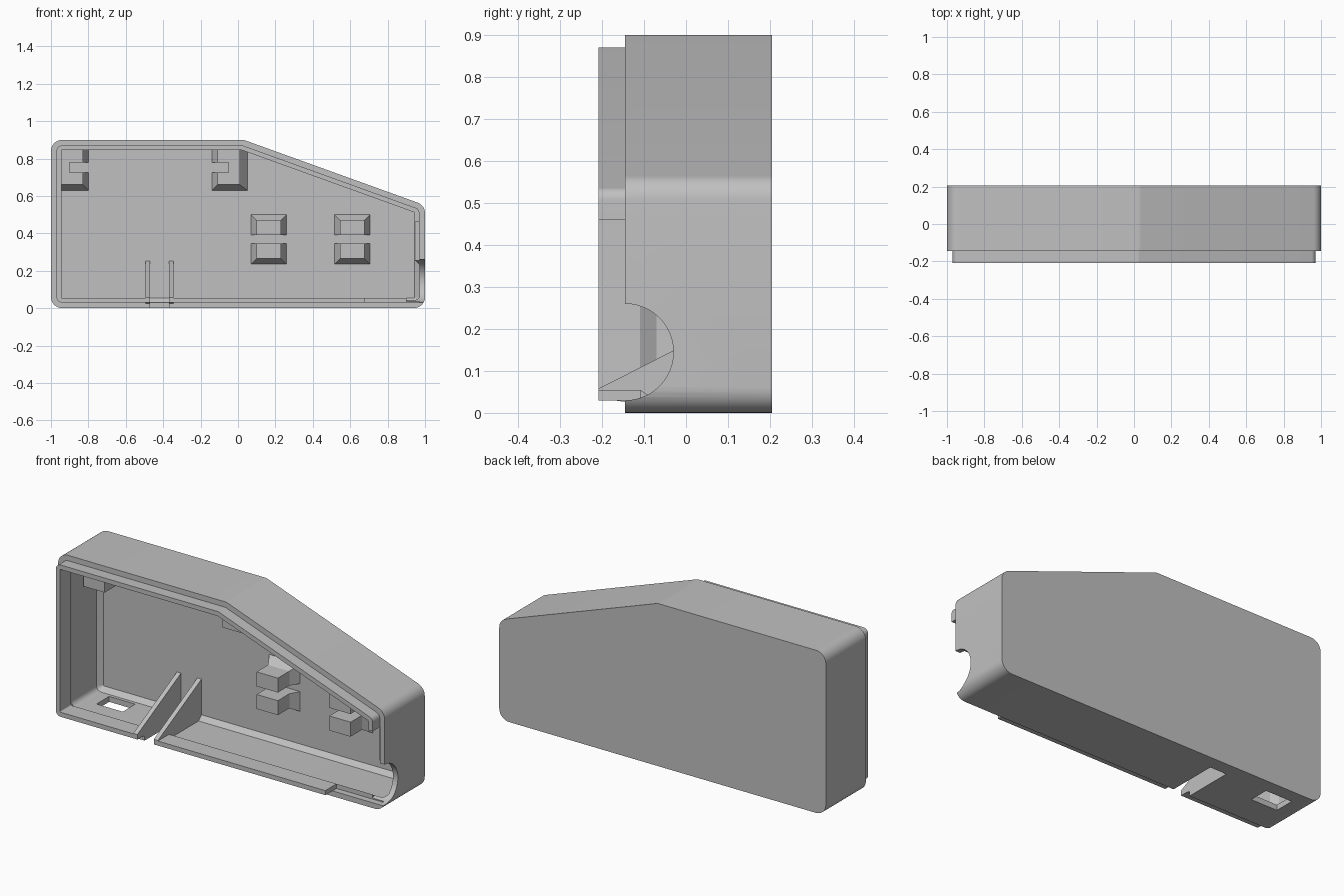
import bpy, bmesh, math
from mathutils import Vector

cube = bpy.data.objects.get("Cube")
if cube:
    bpy.data.objects.remove(cube, do_unlink=True)

grey = bpy.data.materials.new("plain grey plastic")
grey.use_nodes = True
grey.diffuse_color = (0.53, 0.53, 0.53, 1)
grey.node_tree.nodes["Principled BSDF"].inputs["Base Color"].default_value = (0.53, 0.53, 0.53, 1)

BACK = 0.173   # inner face of the back wall


def loft(name, rings):
    """Skin a list of equally long rings and cap both ends."""
    bm = bmesh.new()
    loops = [[bm.verts.new(p) for p in ring] for ring in rings]
    n = len(loops[0])
    for a, b in zip(loops, loops[1:]):
        for i in range(n):
            j = (i + 1) % n
            bm.faces.new((a[i], a[j], b[j], b[i]))
    bm.faces.new(loops[0])
    bm.faces.new(loops[-1])
    bmesh.ops.recalc_face_normals(bm, faces=bm.faces)
    mesh = bpy.data.meshes.new(name)
    bm.to_mesh(mesh)
    bm.free()
    mesh.materials.append(grey)
    ob = bpy.data.objects.new(name, mesh)
    bpy.context.collection.objects.link(ob)
    return ob


def outline(inset, y, radius=0.06, steps=8):
    """Rounded case profile, offset inwards."""
    pts = [Vector(p) for p in ((-1, 0), (1, 0), (1, 0.55), (0.03, 0.9), (-1, 0.9))]
    ring = []
    for i, p in enumerate(pts):
        d0 = (p - pts[i - 1]).normalized()
        d1 = (pts[(i + 1) % len(pts)] - p).normalized()
        n0, n1 = Vector((-d0.y, d0.x)), Vector((-d1.y, d1.x))
        # arc centre stays put for every inset, only the radius shrinks
        centre = p + (n0 + n1) * (radius / (1 + n0.dot(n1)))
        turn = n0.angle(n1)
        start = math.atan2(-n0.y, -n0.x)
        for k in range(steps + 1):
            a = start + turn * k / steps
            q = centre + Vector((math.cos(a), math.sin(a))) * (radius - inset)
            ring.append((q.x, y, q.y))
    return ring


def rect(x0, x1, z0, z1, y):
    return [(x0, y, z0), (x1, y, z0), (x1, y, z1), (x0, y, z1)]


def box(name, x0, x1, y0, y1, z0, z1):
    return loft(name, [rect(x0, x1, z0, z1, y0), rect(x0, x1, z0, z1, y1)])


def flared_block(name, foot, top):
    """Block on the back wall whose foot spreads out."""
    return loft(name, [rect(*foot, BACK + 0.01), rect(*foot, BACK),
                       rect(*top, 0.12), rect(*top, 0.02)])


# Hollow case with stepped lip, undercut walls and chamfered inner back edge
case = loft("case_shell", [outline(i, y) for i, y in (
    (0, 0.205), (0, -0.145), (0.03, -0.145), (0.03, -0.208), (0.055, -0.208),
    (0.055, -0.11), (0.03, -0.07), (0.03, BACK - 0.025), (0.055, BACK))])

# Cutters: round cable opening, lip relief, bottom notch, bottom slot
arc = [(math.cos(t * math.tau / 48) * 0.115 - 0.145, math.sin(t * math.tau / 48) * 0.115 + 0.145)
       for t in range(48)]
cutters = [
    loft("cable_cutter", [[(x, y, z) for y, z in arc] for x in (0.9, 1.1)]),
    box("lip_cutter", 0.68, 0.9705, -0.3, -0.11, 0.0295, 0.46),
    box("notch_cutter", -0.47, -0.37, -0.3, 0.13, -0.1, 0.07),
    box("slot_cutter", -0.88, -0.72, 0.02, 0.13, -0.1, 0.05),
]
bpy.context.view_layer.objects.active = case
for c in cutters:
    mod = case.modifiers.new(c.name, "BOOLEAN")
    mod.operation, mod.solver, mod.object = "DIFFERENCE", "EXACT", c
    bpy.ops.object.modifier_apply(modifier=mod.name)
    bpy.data.objects.remove(c, do_unlink=True)
bpy.ops.object.select_all(action="DESELECT")
case.select_set(True)
bpy.ops.object.shade_smooth_by_angle(angle=math.radians(25))

# Triangular ribs either side of the bottom notch
side = [(-0.208, 0.035), (-0.208, 0.058), (BACK + 0.01, 0.257), (BACK + 0.01, 0.02), (-0.1, 0.02)]
for name, x in (("right_rib", -0.495), ("left_rib", -0.37)):
    loft(name, [[(px, y, z) for y, z in side] for px in (x, x + 0.025)])

# Two pairs of holding blocks in the middle of the back wall
for label, x in (("inner", 0.07), ("outer", 0.515)):
    flared_block(label + "_upper_block", (x, x + 0.19, 0.39, 0.5),
                 (x + 0.03, x + 0.16, 0.39, 0.47))
    flared_block(label + "_lower_block", (x, x + 0.19, 0.235, 0.345),
                 (x + 0.03, x + 0.16, 0.265, 0.345))

# Slotted corner holders below the top wall, their slots facing each other
for label, foot, top, link in (
        ("right", (-0.96, -0.8), (-0.96, -0.83), (-0.96, -0.9)),
        ("left", (-0.14, 0.05), (-0.11, 0.01), (-0.05, 0.01))):
    flared_block(label + "_holder_lower", (*foot, 0.63, 0.725), (*top, 0.66, 0.725))
    flared_block(label + "_holder_upper", (*foot, 0.78, 0.85), (*top, 0.78, 0.85))
    link_foot = (link[0], foot[1] if label == "left" else link[1])
    flared_block(label + "_holder_link", (*link_foot, 0.72, 0.785), (*link, 0.72, 0.785))
